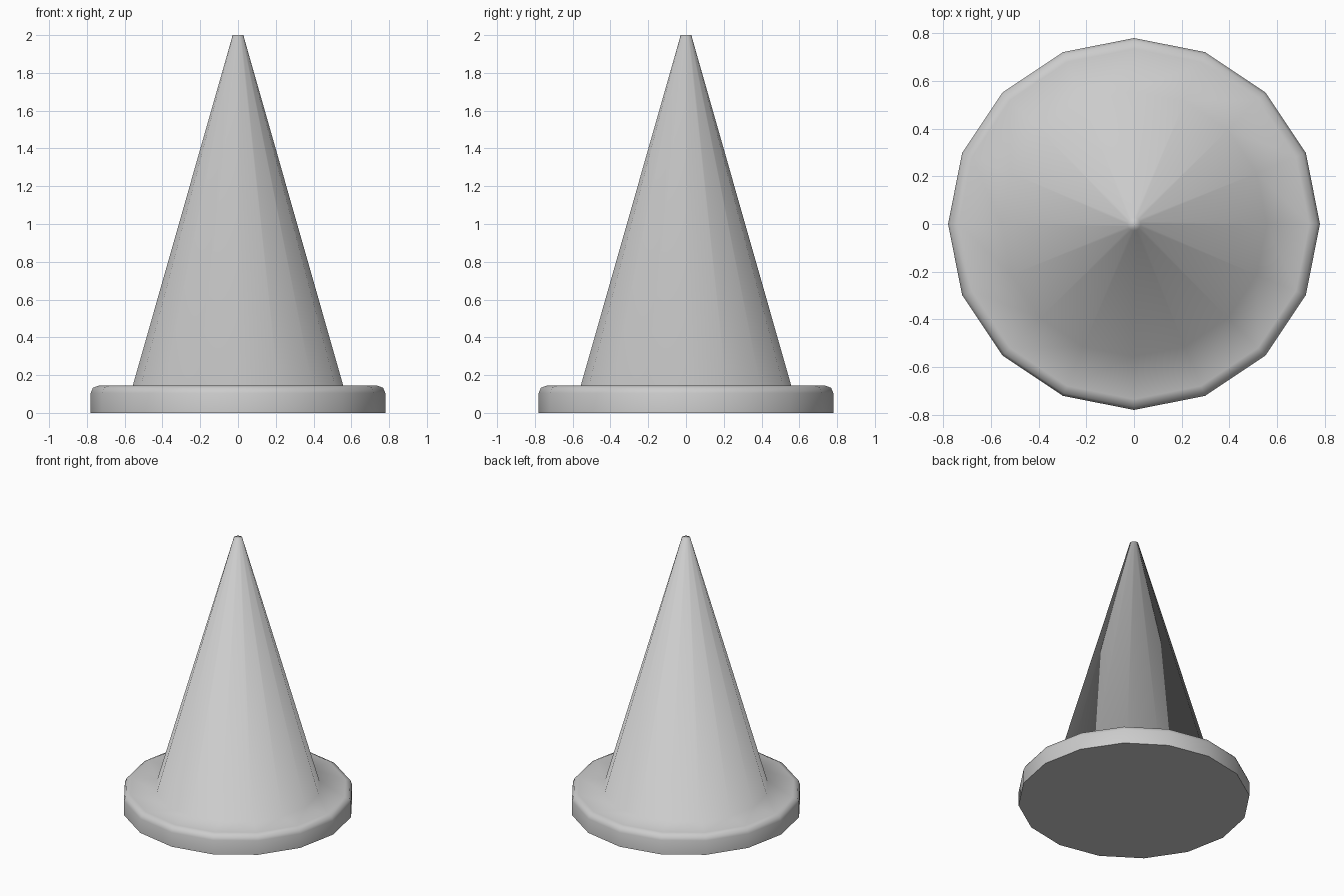
import bpy, bmesh, math

if "Cube" in bpy.data.objects:
    bpy.data.objects.remove(bpy.data.objects["Cube"])

SIDES = 16


def lathe(name, profile):
    """Revolve (radius, z) points around z, with caps at both ends."""
    bm = bmesh.new()
    rings = []
    for r, z in profile:
        rings.append([bm.verts.new((r * math.cos(2 * math.pi * i / SIDES),
                                    r * math.sin(2 * math.pi * i / SIDES), z))
                      for i in range(SIDES)])
    for a, b in zip(rings, rings[1:]):
        for i in range(SIDES):
            j = (i + 1) % SIDES
            bm.faces.new((a[i], a[j], b[j], b[i]))
    bm.faces.new(rings[0][::-1])
    bm.faces.new(rings[-1])
    mesh = bpy.data.meshes.new(name)
    bm.to_mesh(mesh)
    bm.free()
    obj = bpy.data.objects.new(name, mesh)
    bpy.context.collection.objects.link(obj)
    bpy.ops.object.select_all(action='DESELECT')
    obj.select_set(True)
    bpy.context.view_layer.objects.active = obj
    # Only the bottom rim stays sharp
    bpy.ops.object.shade_smooth_by_angle(angle=math.radians(80))
    return obj


# Round-edged foot plate running into the tapered body and small flat tip
lathe("cone", [(0.78, 0), (0.78, 0.105), (0.768, 0.133), (0.735, 0.145),
               (0.557, 0.145), (0.028, 2.0)])
